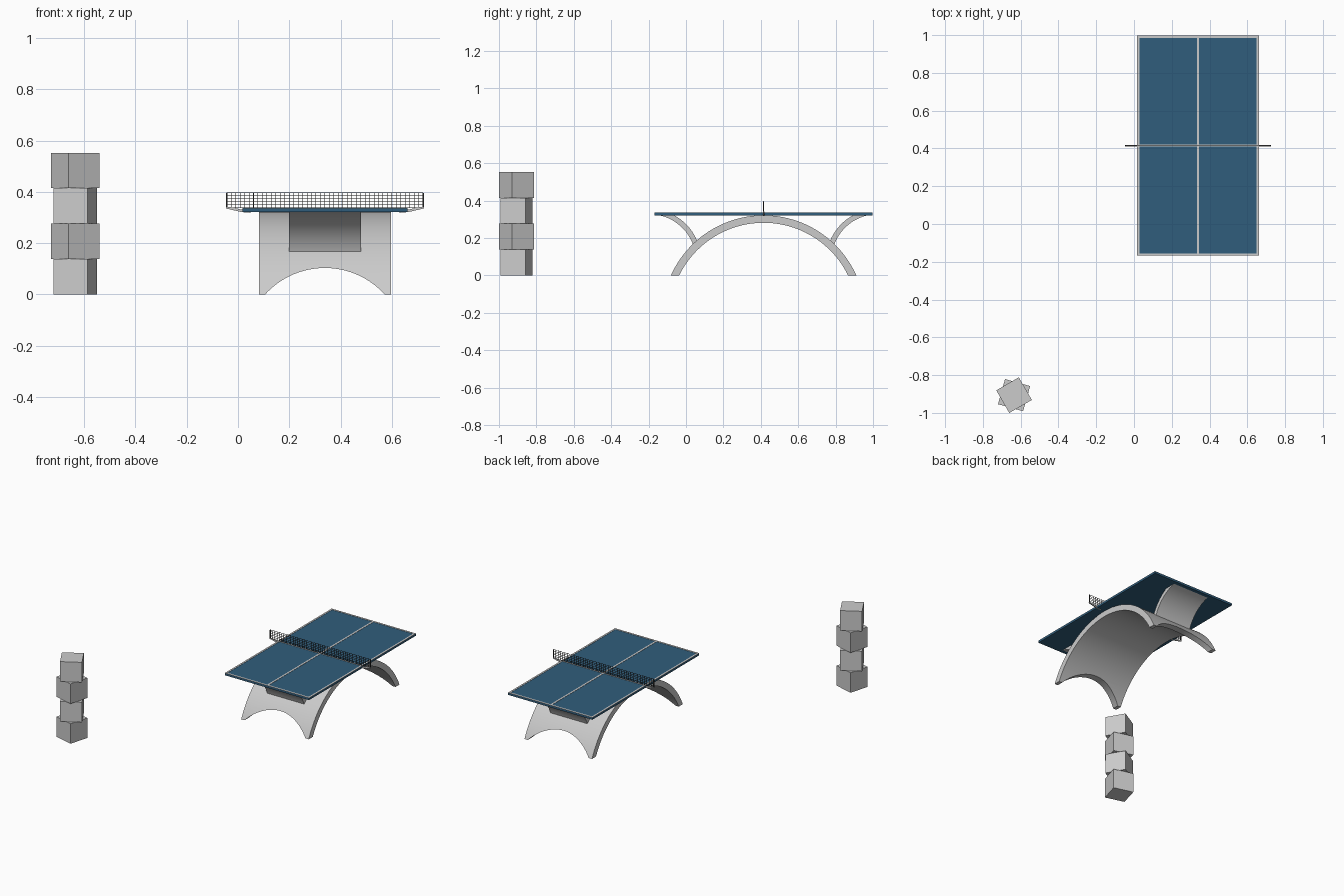
import bpy, bmesh
from math import sin, cos, asin, atan2, radians, sqrt, pi
from mathutils import Matrix, Vector

if "Cube" in bpy.data.objects:
    bpy.data.objects.remove(bpy.data.objects["Cube"])

CX, CY = 0.339, 0.415          # table centre


def material(name, rgb):
    m = bpy.data.materials.new(name)
    m.diffuse_color = (*rgb, 1)
    m.use_nodes = True
    m.node_tree.nodes["Principled BSDF"].inputs["Base Color"].default_value = m.diffuse_color
    return m


def finish(name, bm, mat=None):
    bmesh.ops.recalc_face_normals(bm, faces=bm.faces)
    me = bpy.data.meshes.new(name)
    bm.to_mesh(me)
    bm.free()
    ob = bpy.data.objects.new(name, me)
    bpy.context.collection.objects.link(ob)
    if mat:
        me.materials.append(mat)
    return ob


def boxes(name, items, mat=None, turn=0):
    """One object from (centre, size) boxes, each turned about z."""
    bm = bmesh.new()
    for c, s in items:
        m = Matrix.Translation(c) @ Matrix.Rotation(turn, 4, 'Z') @ Matrix.Diagonal((*s, 1))
        bmesh.ops.create_cube(bm, size=1, matrix=m)
    return finish(name, bm, mat)


def extrude(name, profile, start, length, mat=None):
    """Closed profile of vectors pushed along a direction."""
    bm = bmesh.new()
    f = bm.faces.new([bm.verts.new(Vector(p) + Vector(start)) for p in profile])
    r = bmesh.ops.extrude_face_region(bm, geom=[f])
    vs = [v for v in r['geom'] if isinstance(v, bmesh.types.BMVert)]
    bmesh.ops.translate(bm, verts=vs, vec=length)
    return finish(name, bm, mat)


def smooth(ob):
    bpy.context.view_layer.objects.active = ob
    bpy.ops.object.select_all(action='DESELECT')
    ob.select_set(True)
    bpy.ops.object.shade_smooth_by_angle(angle=radians(30))


def arc(cy, cz, r, a0, a1, n):
    return [(0, cy + r * cos(a0 + (a1 - a0) * i / n), cz + r * sin(a0 + (a1 - a0) * i / n))
            for i in range(n + 1)]


blue = material("table_blue", (0.03, 0.11, 0.2))
dark = material("net_dark", (0.03, 0.03, 0.03))

# Table top with painted lines
TW, TL, top = 0.644, 1.166, 0.335
boxes("table_top", [((CX, CY, 0.328), (TW, TL, 0.014))], blue)
w, t = 0.012, 0.003
lines = [((CX, CY, top), (w, TL, t)), ((CX, CY, top), (TW, w, t))]
for s in (-1, 1):
    lines.append(((CX + s * (TW - w) / 2, CY, top), (w, TL, t)))
    lines.append(((CX, CY + s * (TL - w) / 2, top), (TW, w, t)))
boxes("table_lines", lines)

# Main arch, with a round opening between the feet
cz, ro, ri = -0.222, 0.543, 0.503
ao, ai = asin(-cz / ro), asin(-cz / ri)
arch = extrude("arch_base", arc(CY, cz, ro, ao, pi - ao, 48) + arc(CY, cz, ri, pi - ai, ai, 48),
               (CX - 0.258, 0, 0), (0.516, 0, 0))
R, dz = 0.315, -0.212
circle = [(CX + R * cos(2 * pi * i / 96), 0, dz + R * sin(2 * pi * i / 96)) for i in range(96)]
cutter = extrude("arch_cutter", circle, (0, -0.5, 0), (0, 2, 0))
mod = arch.modifiers.new("opening", 'BOOLEAN')
mod.object, mod.operation, mod.solver = cutter, 'DIFFERENCE', 'EXACT'
bpy.context.view_layer.objects.active = arch
bpy.ops.object.modifier_apply(modifier=mod.name)
bpy.data.objects.remove(cutter)
smooth(arch)

# Curved braces from the arch to both table ends
p0, p1 = Vector((-0.147, 0.322)), Vector((0.038, 0.163))
sag = 0.032
d = p1 - p0
r = d.length ** 2 / (8 * sag) + sag / 2
nrm = Vector((d.y, -d.x)).normalized()
c = (p0 + p1) / 2 + nrm * (r - sag)
a0, a1 = atan2(p0.y - c.y, p0.x - c.x), atan2(p1.y - c.y, p1.x - c.x)
r2 = r + 0.028
b0 = asin((0.322 - c.y) / r2)
b0 = b0 if a0 < pi / 2 else min(b0, pi / 2)
front = arc(c.x, c.y, r, a0, a1, 20) + arc(c.x, c.y, r2, a1 + 0.03, b0, 20)
for name, s in (("front_brace", 1), ("back_brace", -1)):
    prof = [(0, CY + s * (y - CY), z) for _, y, z in front]
    smooth(extrude(name, prof, (CX - 0.141, 0, 0), (0.282, 0, 0)))

# Net of fine bars with end posts
NW, z0, z1 = 0.766, 0.338, 0.396
wires = [((CX - NW / 2 + NW * i / 44, CY, (z0 + z1) / 2), (0.002, 0.002, z1 - z0)) for i in range(45)]
wires += [((CX, CY, z0 + (z1 - z0) * k / 5), (NW, 0.002, 0.002)) for k in range(6)]
boxes("net_mesh", wires, dark)
boxes("net_posts", [((CX + s * NW / 2, CY, (z0 + z1) / 2), (0.005, 0.005, z1 - z0)) for s in (-1, 1)], dark)

# Slanted net holders under the table edge
for name, s in (("left_net_holder", -1), ("right_net_holder", 1)):
    prof = [(CX + s * x, 0, z) for x, z in
            ((0.386, 0.34), (0.366, 0.34), (0.322, 0.33), (0.29, 0.33), (0.29, 0.318), (0.325, 0.321), (0.386, 0.335))]
    extrude(name, prof, (0, CY - 0.004, 0), (0, 0.008, 0))

# Pillar of four twisted cubes
S = 0.138
for i in range(4):
    boxes(f"pillar_block_{i + 1}", [((-0.635, -0.906, S * (i + 0.5)), (S, S, S))],
          turn=radians(30 if i % 2 else -15.6))
